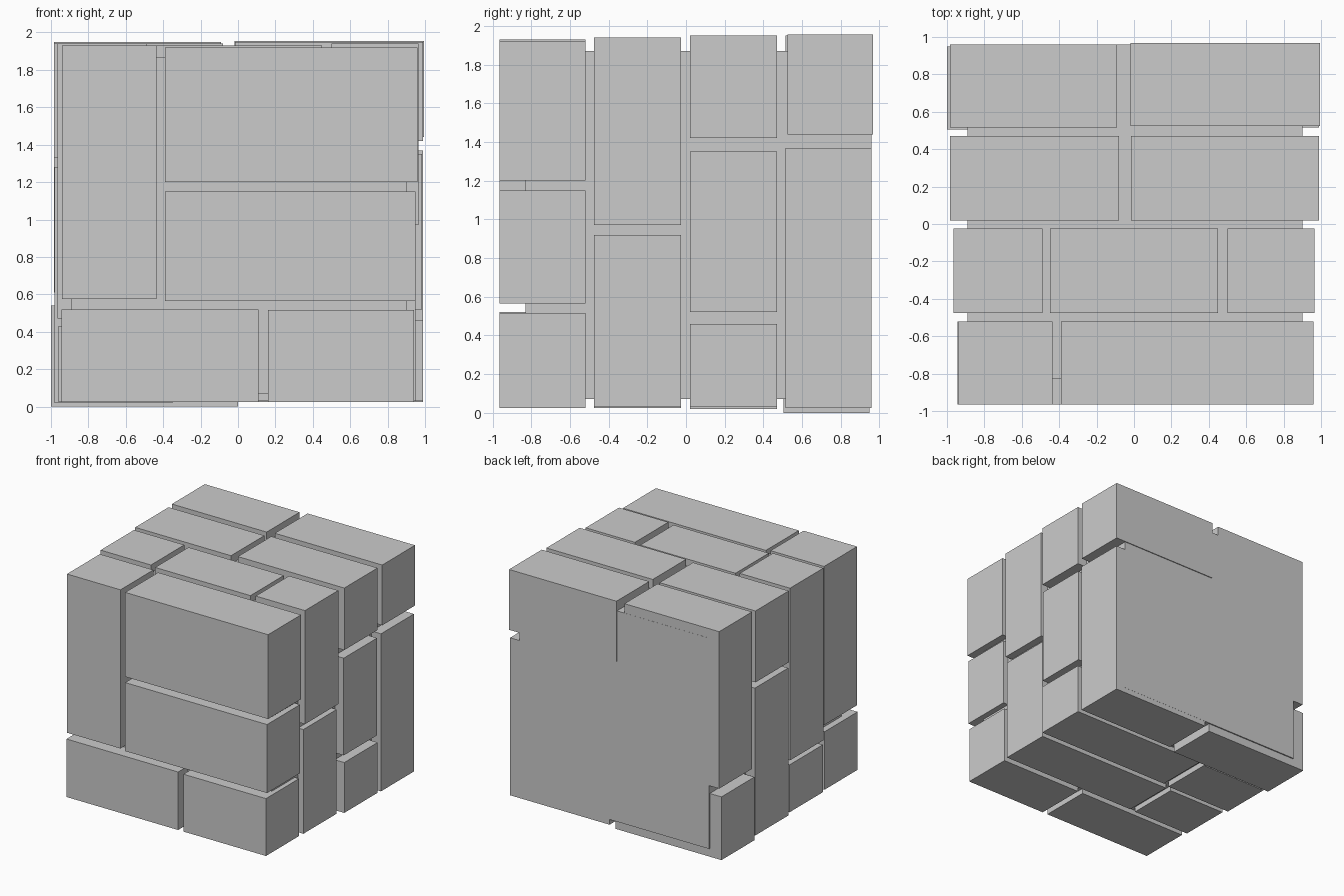
import bpy

# Remove the default object
if "Cube" in bpy.data.objects:
    bpy.data.objects.remove(bpy.data.objects["Cube"], do_unlink=True)

# Single stone colour
GREY = (0.6, 0.6, 0.6, 1)
stone = bpy.data.materials.new("stone_grey")
stone.use_nodes = True
stone.diffuse_color = GREY
stone.node_tree.nodes["Principled BSDF"].inputs["Base Color"].default_value = GREY


def block(name, x, y, z):
    """Axis-aligned block between the given (low, high) ranges."""
    spans = (x, y, z)
    bpy.ops.mesh.primitive_cube_add(
        size=1, location=[(a + b) / 2 for a, b in spans])
    ob = bpy.context.object
    ob.name = name
    ob.scale = [b - a for a, b in spans]
    bpy.ops.object.transform_apply(location=False, rotation=False, scale=True)
    ob.data.materials.append(stone)


# Mortar core, flush with the back
block("mortar_core", (-.89, .90), (-.83, .96), (.07, 1.87))

# Rows of bricks from front to back: each brick is its x range and z range
rows = {
    "front_row": ((-.965, -.52), [
        ((-.94, -.435), (.575, 1.93)),
        ((-.39, .96), (1.20, 1.92)),
        ((-.39, .95), (.565, 1.15)),
        ((-.945, .11), (.025, .52)),
        ((.16, .94), (.025, .515))]),
    "second_row": ((-.475, -.025), [
        ((-.965, -.49), (.47, 1.94)),
        ((-.45, .45), (1.40, 1.93)),
        ((.50, .965), (.97, 1.94)),
        ((-.96, -.41), (.025, .43)),
        ((-.36, .95), (.03, .92))]),
    "third_row": ((.02, .47), [
        ((-.985, -.08), (1.33, 1.94)),
        ((-.015, .99), (1.42, 1.95)),
        ((-.98, -.35), (.02, 1.28)),
        ((-.30, .99), (.03, .46)),
        ((.30, .985), (.52, 1.35))]),
    "back_row": ((.515, .959), [
        ((-.985, -.09), (.61, 1.95)),
        ((.05, .99), (.025, 1.37))]),
}
for row, (depth, bricks) in rows.items():
    for i, (x, z) in enumerate(bricks, 1):
        block(f"{row}_brick_{i}", x, depth, z)

# Back bricks that sit slightly proud or recessed
block("back_top_brick", (-.02, .995), (.525, .967), (1.44, 1.955))
block("back_bottom_brick", (-1, 0), (.505, .95), (0, .54))
